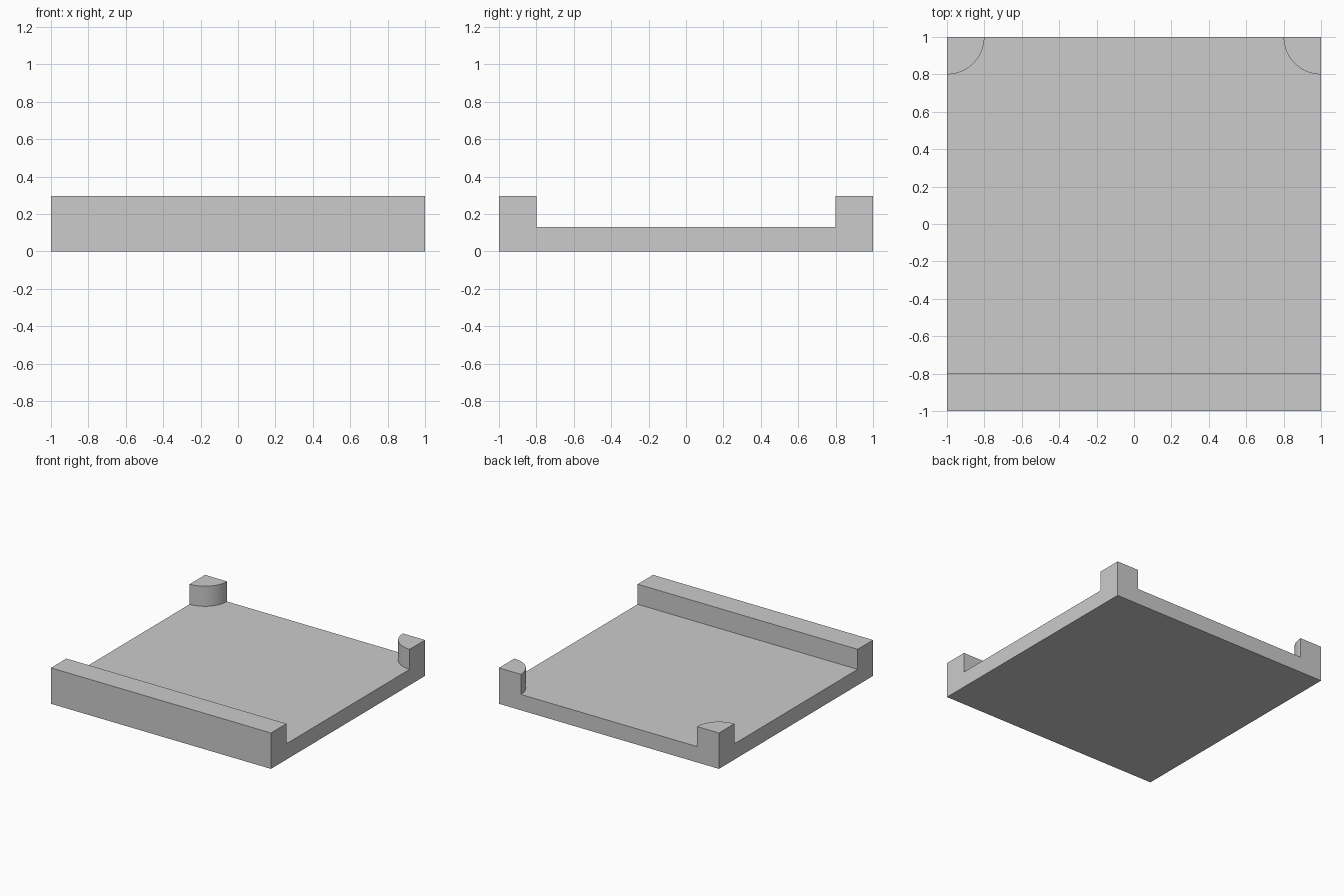
import bpy, bmesh
from math import cos, sin, pi, radians

if "Cube" in bpy.data.objects:
    bpy.data.objects.remove(bpy.data.objects["Cube"])

HALF, LIP, FLOOR, TOP = 1.0, 0.2, 0.13, 0.295
SEG = 24
INNER = HALF - LIP


def arc(side):
    """Quarter arc round a back corner, from the side edge to the back edge."""
    pts = []
    for i in range(SEG + 1):
        a = i / SEG * pi / 2
        pts.append((side * (HALF - LIP * sin(a)), HALF - LIP * cos(a)))
    return pts


bm = bmesh.new()


def footprint(points):
    return bm.faces.new([bm.verts.new((x, y, 0)) for x, y in points])


def raise_faces(faces, height, keep):
    """Extrude faces upward and return the new top faces."""
    out = bmesh.ops.extrude_face_region(bm, geom=faces, use_keep_orig=keep)["geom"]
    verts = [g for g in out if isinstance(g, bmesh.types.BMVert)]
    bmesh.ops.translate(bm, verts=verts, vec=(0, 0, height))
    old = [f for f in faces if f.is_valid]
    if not keep and old:
        bmesh.ops.delete(bm, geom=old, context='FACES')


# Plan: floor, front rail and two rounded back corner posts
footprint([(-HALF, -INNER), (HALF, -INNER)] + arc(1) + arc(-1)[::-1])
footprint([(-HALF, -HALF), (HALF, -HALF), (HALF, -INNER), (-HALF, -INNER)])
footprint([(HALF, HALF)] + arc(1)[::-1])
footprint([(-HALF, HALF)] + arc(-1))
bmesh.ops.remove_doubles(bm, verts=bm.verts[:], dist=1e-4)
bmesh.ops.recalc_face_normals(bm, faces=bm.faces[:])

# Slab first, then rail and posts rise from it
raise_faces(bm.faces[:], FLOOR, True)
raised = []
for f in bm.faces:
    c = f.calc_center_median()
    level = all(abs(v.co.z - FLOOR) < 1e-5 for v in f.verts)
    if level and len(f.verts) <= SEG + 2:
        raised.append(f)
raise_faces(raised, TOP - FLOOR, False)

# Merge flush faces into clean outer surfaces
bmesh.ops.dissolve_limit(bm, angle_limit=radians(1), verts=bm.verts[:], edges=bm.edges[:])
bmesh.ops.recalc_face_normals(bm, faces=bm.faces[:])

mesh = bpy.data.meshes.new("tray")
bm.to_mesh(mesh)
bm.free()
tray = bpy.data.objects.new("tray", mesh)
bpy.context.collection.objects.link(tray)
bpy.context.view_layer.objects.active = tray
tray.select_set(True)
bpy.ops.object.shade_smooth_by_angle(angle=radians(30))
